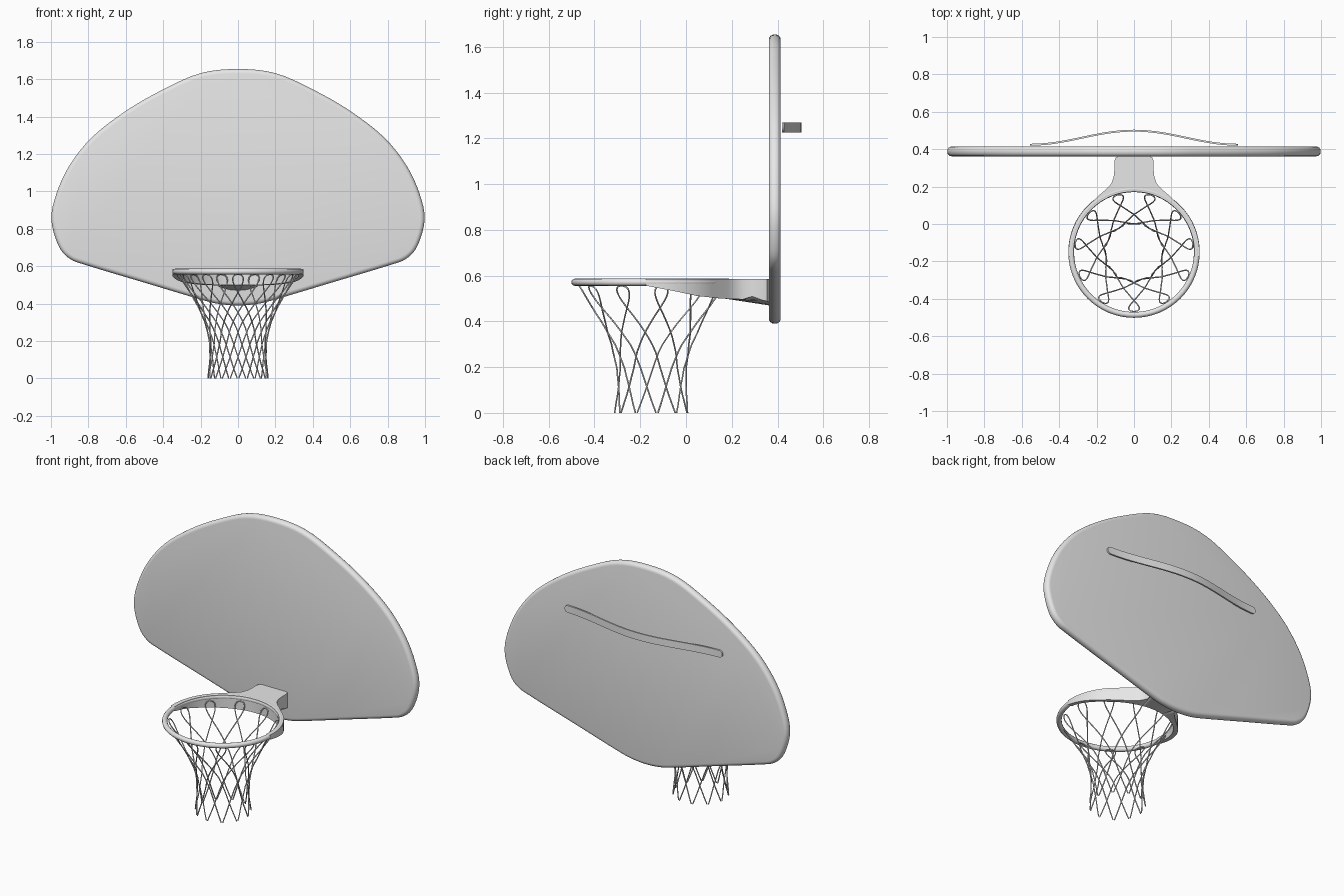
import bpy, bmesh, math
from mathutils import Vector

cube = bpy.data.objects.get("Cube")
if cube:
    bpy.data.objects.remove(cube, do_unlink=True)

grey = bpy.data.materials.new("light_grey")
grey.use_nodes = True
grey.diffuse_color = (0.8, 0.8, 0.8, 1)
grey.node_tree.nodes["Principled BSDF"].inputs["Base Color"].default_value = (0.8, 0.8, 0.8, 1)

HOOP_Y, HOOP_Z = -0.15, 0.571


def add_object(name, data):
    obj = bpy.data.objects.new(name, data)
    bpy.context.collection.objects.link(obj)
    data.materials.append(grey)
    return obj


def add_mesh(name, bm, angle=40):
    bmesh.ops.recalc_face_normals(bm, faces=bm.faces)
    mesh = bpy.data.meshes.new(name)
    bm.to_mesh(mesh)
    bm.free()
    obj = add_object(name, mesh)
    bpy.ops.object.select_all(action='DESELECT')
    obj.select_set(True)
    bpy.context.view_layer.objects.active = obj
    bpy.ops.object.shade_smooth_by_angle(angle=math.radians(angle))
    return obj


def smooth_path(points, steps):
    """Closed Catmull-Rom path through 2D points."""
    pts = [Vector(p) for p in points]
    n, out = len(pts), []
    for i in range(n):
        a, b, c, d = (pts[(i + k) % n] for k in (-1, 0, 1, 2))
        for s in range(steps):
            t = s / steps
            out.append(0.5 * (2 * b + (c - a) * t + (2 * a - 5 * b + 4 * c - d) * t ** 2
                              + (3 * b - a - 3 * c + d) * t ** 3))
    return out


def lerp_table(table, v):
    """Piecewise linear lookup."""
    if v <= table[0][0]:
        return table[0][1]
    for (a, fa), (b, fb) in zip(table, table[1:]):
        if v <= b:
            return fa + (fb - fa) * (v - a) / (b - a)
    return table[-1][1]


# Backboard: fan outline, extruded, with rounded rim
half = [(0.2, 1.632), (0.4, 1.545), (0.6, 1.43), (0.78, 1.29), (0.9, 1.14),
        (0.97, 0.99), (0.998, 0.85), (0.96, 0.71), (0.9, 0.64), (0.8, 0.602),
        (0.5, 0.512), (0.2, 0.422), (0.1, 0.398)]
outline = [(0, 1.654)] + half + [(0, 0.39)] + [(-x, z) for x, z in reversed(half)]
bm = bmesh.new()
face = bm.faces.new([bm.verts.new((p.x, 0.362, p.y)) for p in smooth_path(outline, 4)])
ext = bmesh.ops.extrude_face_region(bm, geom=[face])
bmesh.ops.translate(bm, vec=(0, 0.052, 0),
                    verts=[g for g in ext["geom"] if isinstance(g, bmesh.types.BMVert)])
rims = [e for e in bm.edges if abs(e.verts[0].co.y - e.verts[1].co.y) < 0.001]
bmesh.ops.bevel(bm, geom=rims, offset=0.023, segments=4, profile=0.5, affect='EDGES')
add_mesh("backboard", bm)

# Hoop: round ring
bpy.ops.mesh.primitive_torus_add(major_radius=0.336, minor_radius=0.0155, major_segments=64,
                                 minor_segments=12, location=(0, HOOP_Y, HOOP_Z))
hoop = bpy.context.object
hoop.name = "hoop"
hoop.data.materials.append(grey)
bpy.ops.object.shade_smooth_by_angle(angle=math.radians(60))

# Bracket: skirt deepening round the back of the hoop, flaring into the neck
underside = [(-0.18, 0.557), (-0.05, 0.532), (0.05, 0.511), (0.15, 0.5),
             (0.25, 0.496), (0.3, 0.485), (0.34, 0.468), (0.36, 0.47)]
side = [(0.35 * math.cos(math.radians(a)), HOOP_Y + 0.35 * math.sin(math.radians(a)))
        for a in range(-4, 53, 4)]
side += [(0.185, 0.155), (0.15, 0.185), (0.122, 0.215), (0.109, 0.25), (0.105, 0.29),
         (0.105, 0.335), (0.098, 0.355), (0.085, 0.362), (0.045, 0.362)]
outer = side + [(0, 0.362)] + [(-x, y) for x, y in reversed(side)]


def bottom(x, y):
    lift = 0.02 * (x / 0.1) ** 2 if y > 0.27 else 0
    return lerp_table(underside, y) + lift


bm = bmesh.new()
sections = []
for x, y in outer:
    a = math.atan2(y - HOOP_Y, x)
    ix, iy = 0.323 * math.cos(a), HOOP_Y + 0.323 * math.sin(a)
    top = HOOP_Z + 0.014
    sections.append([bm.verts.new(p) for p in (
        (ix, iy, top), (x, y, top), (x, y, bottom(x, y)), (ix, iy, bottom(ix, iy)))])
for s, t in zip(sections, sections[1:]):
    for k in range(4):
        m = (k + 1) % 4
        bm.faces.new((s[k], s[m], t[m], t[k]))
bm.faces.new(sections[0])
bm.faces.new(sections[-1])
add_mesh("hoop_bracket", bm)

# Back strap: bowed flat bar with rounded ends
bm = bmesh.new()
L, H, N = 0.555, 0.0225, 48
rows = []
for i in range(N + 1):
    x = -L * math.cos(math.pi * i / N)
    gap = L - abs(x)
    h = H if gap > H else max(0.002, math.sqrt(H * H - (H - gap) ** 2))
    y = 0.424 + 0.075 * (0.5 + 0.5 * math.cos(math.pi * x / L))
    rows.append([bm.verts.new((x, y + dy, 1.247 + dz))
                 for dy, dz in ((-0.005, -h), (0.005, -h), (0.005, h), (-0.005, h))])
for s, t in zip(rows, rows[1:]):
    for k in range(4):
        m = (k + 1) % 4
        bm.faces.new((s[k], s[m], t[m], t[k]))
bm.faces.new(rows[0])
bm.faces.new(rows[-1])
add_mesh("back_strap", bm)

# Net: loops of cord hung from the hoop, their ends crossing and swinging inwards
LOOPS, TOP, SWING, STEPS = 11, 0.557, 64, 20
waist = [(0, 0.162), (0.1, 0.15), (0.2, 0.153), (0.3, 0.177), (0.4, 0.222),
         (0.5, 0.284), (0.56, 0.32)]
net = bpy.data.curves.new("net", 'CURVE')
net.dimensions = '3D'
net.bevel_depth = 0.0035
net.bevel_resolution = 1
net.use_fill_caps = True


def strand(base, sign):
    points = []
    for i in range(STEPS + 1):
        t = (i / STEPS) ** 1.5
        z = TOP * (1 - t)
        spread = -9 * math.sin(math.pi * min(1, math.sqrt(t / 0.5)))
        a = math.radians(base + sign * (SWING * t ** 1.15 + spread))
        r = lerp_table(waist, z)
        points.append((r * math.cos(a), HOOP_Y + r * math.sin(a), z))
    return points


for n in range(LOOPS):
    base = -90 + 360 * n / LOOPS
    cord = list(reversed(strand(base, -1))) + strand(base, 1)[1:]
    spline = net.splines.new('POLY')
    spline.points.add(len(cord) - 1)
    for p, co in zip(spline.points, cord):
        p.co = (*co, 1)
add_object("net", net)
